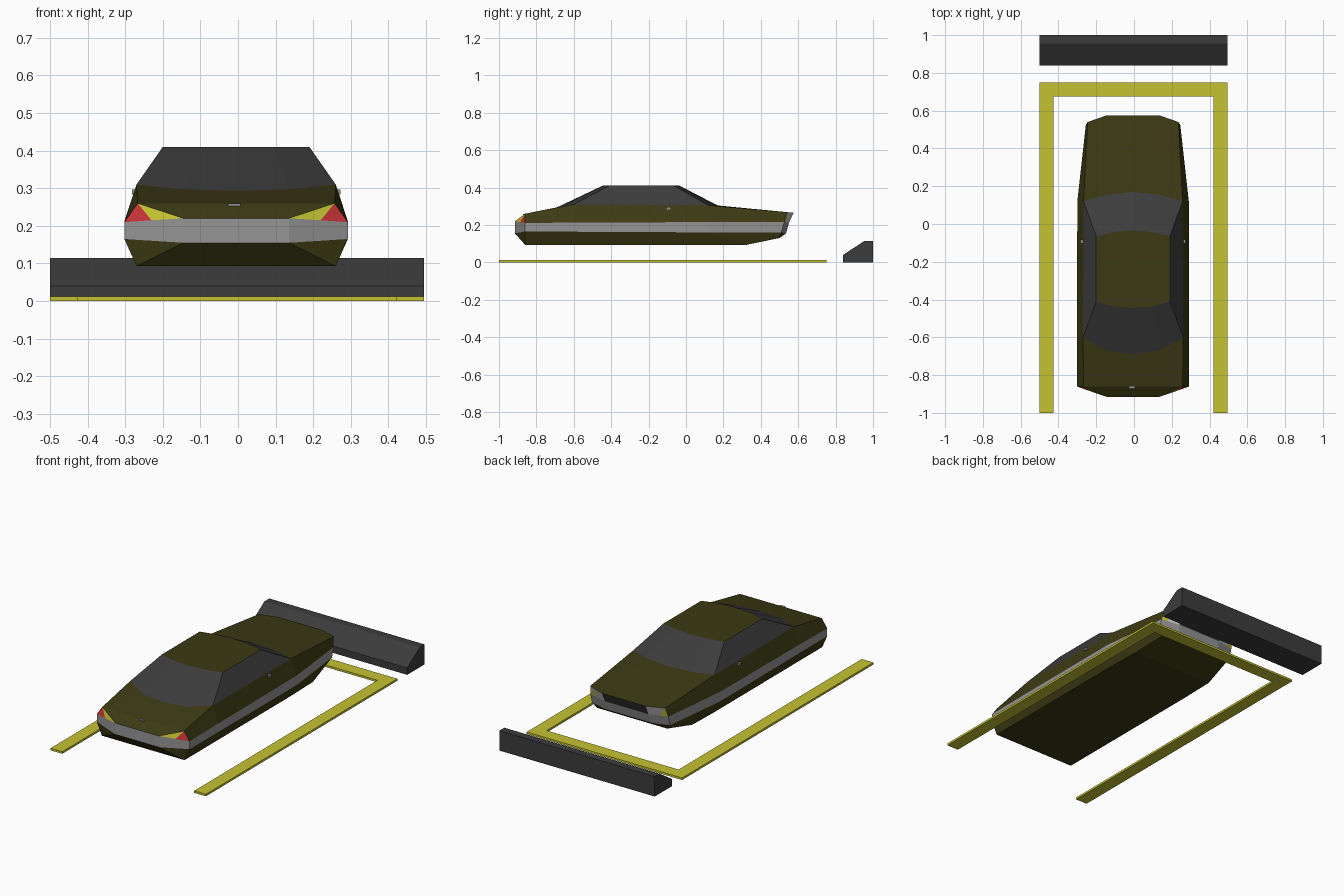
import bpy, bmesh
from mathutils import Vector

if "Cube" in bpy.data.objects:
    bpy.data.objects.remove(bpy.data.objects["Cube"])


def material(name, r, g, b):
    mat = bpy.data.materials.new(name)
    mat.use_nodes = True
    mat.diffuse_color = (r, g, b, 1)
    mat.node_tree.nodes["Principled BSDF"].inputs["Base Color"].default_value = (r, g, b, 1)
    return mat


olive = material("olive paint", .045, .042, .007)
dark = material("dark grey", .045, .045, .045)
grey = material("bumper grey", .30, .30, .30)
yellow = material("yellow", .56, .54, .032)
red = material("lamp red", .56, .032, .036)
white = material("lamp white", .58, .58, .58)


def finish(name, bm, mat):
    mesh = bpy.data.meshes.new(name)
    bm.to_mesh(mesh)
    bm.free()
    mesh.materials.append(mat)
    obj = bpy.data.objects.new(name, mesh)
    bpy.context.collection.objects.link(obj)
    return obj


def prism(name, profile, axis, start, end, mat):
    """Extrude a flat profile along x or z."""
    bm = bmesh.new()
    place = {"x": lambda a, b: (start, a, b), "z": lambda a, b: (a, b, start)}[axis]
    face = bm.faces.new([bm.verts.new(place(a, b)) for a, b in profile])
    out = bmesh.ops.extrude_face_region(bm, geom=[face])
    shift = Vector((end - start, 0, 0)) if axis == "x" else Vector((0, 0, end - start))
    for v in out["geom"]:
        if isinstance(v, bmesh.types.BMVert):
            v.co += shift
    bmesh.ops.recalc_face_normals(bm, faces=bm.faces[:])
    return finish(name, bm, mat)


def box(name, centre, size, mat):
    bm = bmesh.new()
    bmesh.ops.create_cube(bm, size=1)
    for v in bm.verts:
        v.co = Vector(centre) + Vector([a * s for a, s in zip(v.co, size)])
    return finish(name, bm, mat)


# Parking bay marking and wheel stop
prism("bay_marking", [(-.5, -1), (-.425, -1), (-.425, .675), (.42, .675),
                      (.42, -1), (.495, -1), (.495, .75), (-.5, .75)], "z", 0, .012, yellow)
prism("wheel_stop", [(.84, 0), (1, 0), (1, .115), (.955, .115), (.84, .04)],
      "x", -.5, .495, dark)

# Corner points of one half of the car
P = {
    # floor
    "floor_a": (.265, -.86, .093), "floor_b": (.265, .12, .093),
    "floor_c": (.26, .32, .093), "floor_d": (.225, .5, .13),
    # lower edge of the band
    "low_a": (.14, -.915, .155), "low_b": (.297, -.86, .165), "low_c": (.295, .12, .16),
    "low_d": (.25, .51, .16), "low_e": (.14, .535, .155),
    # upper edge of the band
    "up_a": (.14, -.915, .22), "up_lamp": (.225, -.886, .215), "up_b": (.297, -.86, .21),
    "up_m": (.297, -.6, .213), "up_c": (.295, .12, .215), "up_d": (.25, .525, .215),
    "up_k": (.206, .535, .213), "up_e": (.14, .55, .21),
    # shoulder
    "top_b": (.262, -.86, .26), "top_m": (.265, -.6, .31), "top_c": (.262, .12, .305),
    "top_d": (.24, .54, .268), "top_e": (.14, .575, .265),
    # screen bases and roof
    "base_a": (.14, -.67, .297), "base_o": (0, -.69, .294),
    "cowl_a": (.14, .155, .305), "cowl_o": (0, .17, .304),
    "rear_a": (.195, -.41, .41), "rear_b": (.1, -.437, .41), "rear_o": (0, -.445, .41),
    "fore_a": (.195, -.065, .41), "fore_b": (.1, -.042, .41), "fore_o": (0, -.035, .41),
}
CAR_X = -.005
CORE = Vector((CAR_X, -.2, .2))


def panels(name, mat, *faces):
    """Faces are lists of point names; a leading ~ means the mirrored point.
    Faces with no mirrored point are repeated on the other side."""
    bm = bmesh.new()

    def add(names, side):
        points = []
        for n in names:
            x, y, z = P[n.lstrip("~")]
            s = -side if n.startswith("~") else side
            points.append(Vector((CAR_X + s * x, y, z)))
        face = bm.faces.new([bm.verts.new(p) for p in points])
        face.normal_update()
        if face.normal.dot(face.calc_center_median() - CORE) < 0:
            face.normal_flip()

    for text in faces:
        add(text.split(), 1)
        if "~" not in text:
            add(text.split(), -1)
    bmesh.ops.remove_doubles(bm, verts=bm.verts[:], dist=.0005)
    return finish(name, bm, mat)


panels("lower_body", olive,
       "floor_a floor_b floor_c ~floor_c ~floor_b ~floor_a",
       "floor_c floor_d ~floor_d ~floor_c",
       "floor_a low_a ~low_a ~floor_a", "floor_a low_b low_a",
       "floor_a floor_b low_c low_b", "floor_b floor_c low_c",
       "floor_c floor_d low_d low_c", "floor_d low_e low_d",
       "floor_d low_e ~low_e ~floor_d")
panels("bumper_band", grey,
       "low_a up_a ~up_a ~low_a", "low_a low_b up_b up_lamp up_a",
       "low_b low_c up_c up_m up_b", "low_c low_d up_d up_c",
       "low_d low_e up_e up_k up_d", "low_e up_e ~up_e ~low_e")
panels("upper_body", olive,
       "up_a top_b ~top_b ~up_a", "up_b up_m top_m top_b",
       "up_m up_c top_c top_m", "up_c up_d top_d top_c")
panels("rear_deck", olive, "top_b top_m base_a",
       "top_b base_a base_o ~base_a ~top_b")
panels("hood", olive, "top_c top_d top_e cowl_a",
       "cowl_a top_e ~top_e ~cowl_a cowl_o")
panels("roof", olive, "rear_a rear_b rear_o ~rear_b ~rear_a "
                      "~fore_a ~fore_b fore_o fore_b fore_a")
panels("side_windows", dark, "top_m top_c fore_a rear_a")
panels("rear_window", dark, "top_m base_a rear_b rear_a", "base_a base_o rear_o rear_b")
panels("windscreen", dark, "top_c cowl_a fore_b fore_a", "cowl_a cowl_o fore_o fore_b")
panels("grille", dark, "up_e top_e ~top_e ~up_e")

# Lamps at the four corners
panels("tail_lamps", red, "up_lamp up_b top_b")
panels("rear_indicators", yellow, "up_a up_lamp top_b")
panels("headlamps", white, "up_e up_k top_d top_e")
panels("front_indicators", yellow, "up_k up_d top_d")

# Door handles and boot latch
for side, label in ((1, "left"), (-1, "right")):
    box(label + "_door_handle", (CAR_X + side * .271, -.093, .29), (.012, .02, .014), grey)
box("boot_latch", (-.01, -.866, .256), (.032, .012, .006), grey)
